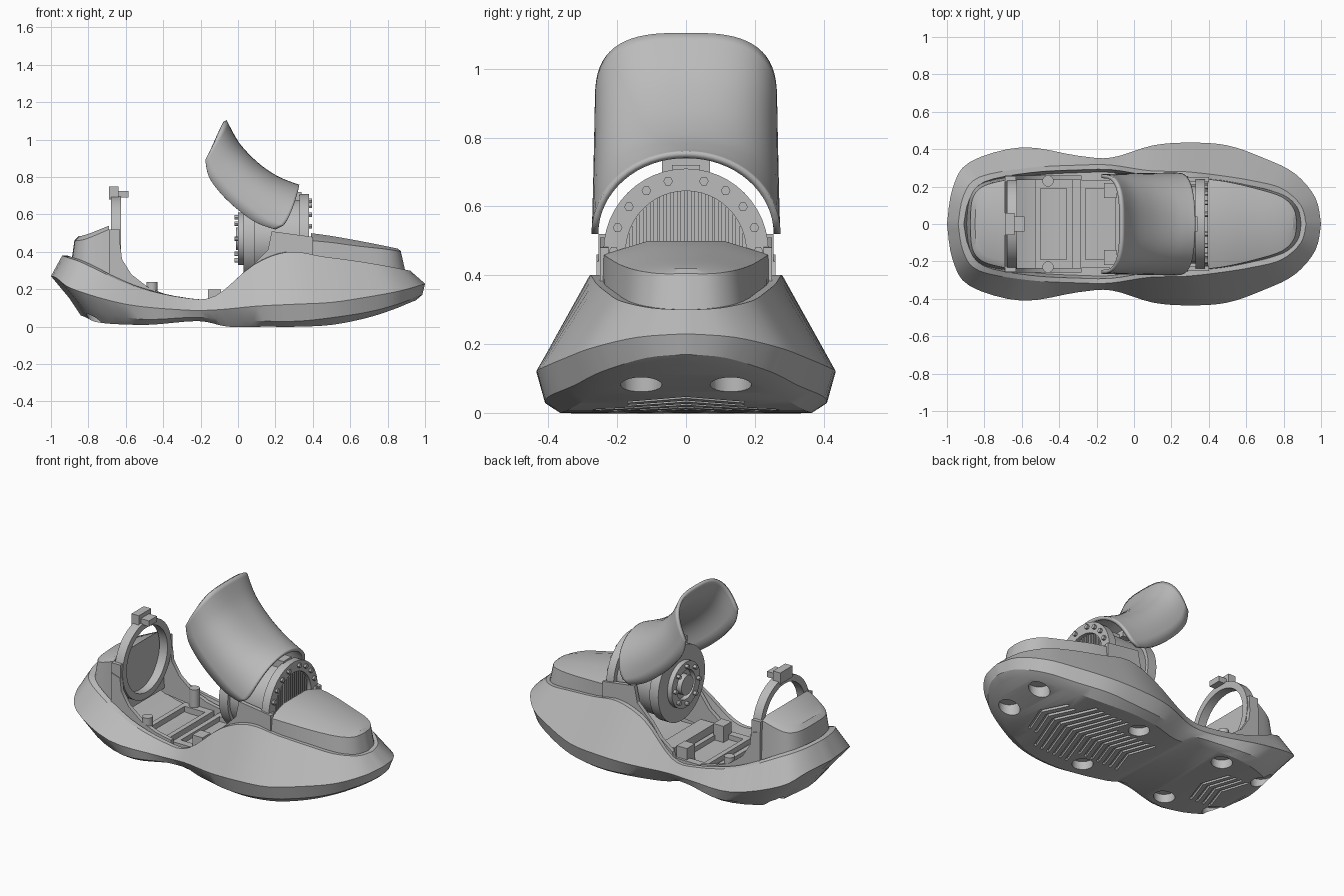
import bpy
import bmesh
from math import sin, cos, pi
from mathutils import Matrix, Vector

cube = bpy.data.objects.get("Cube")
if cube:
    bpy.data.objects.remove(cube, do_unlink=True)

grey = bpy.data.materials.new("plain_grey")
grey.use_nodes = True
colour = (.5, .5, .5, 1)
grey.diffuse_color = colour
grey.node_tree.nodes["Principled BSDF"].inputs["Base Color"].default_value = colour
parts = []


def finish(name, bm):
    bmesh.ops.remove_doubles(bm, verts=bm.verts, dist=.0001)
    bmesh.ops.recalc_face_normals(bm, faces=bm.faces)
    mesh = bpy.data.meshes.new(name)
    bm.to_mesh(mesh)
    bm.free()
    mesh.materials.append(grey)
    obj = bpy.data.objects.new(name, mesh)
    bpy.context.collection.objects.link(obj)
    parts.append(obj)
    return obj


def smooth_path(keys, steps):
    """Catmull-Rom curve through the key points."""
    keys = [Vector(k) for k in keys]
    path = []
    for i in range(len(keys) - 1):
        a, b, c, d = (keys[max(0, min(len(keys) - 1, i + j))] for j in (-1, 0, 1, 2))
        for k in range(steps):
            t = k / steps
            path.append(b + (c - a) * t / 2 + (2 * a - 5 * b + 4 * c - d) * t * t / 2
                        + (3 * b - a - 3 * c + d) * t ** 3 / 2)
    return path + [keys[-1]]


def bridge(bm, sections, closed=False, caps=False):
    """Skin a row of closed sections."""
    rows = [[bm.verts.new(p) for p in s] for s in sections]
    n = len(rows[0])
    pairs = list(zip(rows, rows[1:]))
    if closed:
        pairs.append((rows[-1], rows[0]))
    for a, b in pairs:
        for i in range(n):
            j = (i + 1) % n
            bm.faces.new((a[i], a[j], b[j], b[i]))
    if caps:
        bm.faces.new(rows[0])
        bm.faces.new(rows[-1])
    return rows


def loft(name, rings, steps=4):
    """Stack symmetrical plan outlines, each given as half a path of (x, half width, z)."""
    sections = []
    for keys in rings:
        half = [Vector((p.x, max(p.y, 0), p.z)) for p in smooth_path(keys, steps)]
        sections.append(half + [Vector((p.x, -p.y, p.z)) for p in reversed(half)])
    bm = bmesh.new()
    rows = bridge(bm, sections)
    n = len(rows[0])
    for row in (rows[0], rows[-1]):
        for i in range(n // 2 - 1):
            bm.faces.new((row[i], row[i + 1], row[n - 2 - i], row[n - 1 - i]))
    return finish(name, bm)


def tube(name, x0, x1, inner, outer, z, n=48):
    bm = bmesh.new()
    profile = ((x0, inner), (x1, inner), (x1, outer), (x0, outer))
    bridge(bm, [[(x, r * sin(2 * pi * i / n), z + r * cos(2 * pi * i / n)) for x, r in profile]
                for i in range(n)], closed=True)
    return finish(name, bm)


def add_rod(bm, centre, radius, depth, axis="X", n=24):
    turn = Matrix.Rotation(pi / 2, 4, "Y") if axis == "X" else Matrix()
    bmesh.ops.create_cone(bm, cap_ends=True, segments=n, radius1=radius, radius2=radius,
                          depth=depth, matrix=Matrix.Translation(centre) @ turn)


def rods(name, centres, radius, depth, axis="X", n=24):
    bm = bmesh.new()
    for c in centres:
        add_rod(bm, c, radius, depth, axis, n)
    return finish(name, bm)


def boxes(name, spans):
    """Boxes from (x0, x1, y0, y1, z0, z1)."""
    bm = bmesh.new()
    for x0, x1, y0, y1, z0, z1 in spans:
        bridge(bm, [[(x0, y0, z), (x1, y0, z), (x1, y1, z), (x0, y1, z)] for z in (z0, z1)], caps=True)
    return finish(name, bm)


def side_plates(name, outline, y0, y1):
    bm = bmesh.new()
    for s in (-1, 1):
        bridge(bm, [[(x, s * y, z) for x, z in outline] for y in (y0, y1)], caps=True)
    return finish(name, bm)


# Foot shell: outlines from the tub floor, over the rim and down to the sole
stations = (0, .015, .06, .2, .35, .44, .55, .65, .75, .85, .93, .985, 1)


def outline(x0, x1, widths, heights):
    return [(x0 + (x1 - x0) * s, w, z) for s, w, z in zip(stations, widths, heights)]


def inset(widths, amount):
    return [max(0, w - amount) for w in widths]


rim_w = (0, .15, .25, .3, .315, .315, .285, .28, .26, .23, .19, .1, 0)
rim_z = (.38, .37, .34, .22, .155, .165, .33, .4, .375, .35, .325, .305, .3)
wide_w = (0, .19, .33, .41, .365, .355, .42, .435, .42, .35, .27, .14, 0)
wide_z = (.27, .26, .2, .12, .09, .09, .11, .12, .13, .16, .19, .22, .23)
bevel_z = (.15, .14, .09, .04, .05, .04, .03, .03, .05, .08, .12, .16, .17)
sole_w = (0, .12, .26, .34, .29, .3, .35, .365, .34, .28, .2, .1, 0)
sole_z = (.06, .05, .02, .01, .03, 0, 0, 0, .01, .045, .09, .13, .14)
floor_z = (.25, .25, .2, .1, .1, .1, .1, .1, .14, .2, .24, .25, .25)
sole = outline(-.84, .95, sole_w, sole_z)
shell = loft("foot_shell", [
    outline(-.88, .86, inset(rim_w, .04), floor_z),
    outline(-.91, .89, inset(rim_w, .025), rim_z),
    outline(-.94, .92, rim_w, rim_z),
    outline(-1, 1, wide_w, wide_z),
    outline(-.9, .985, inset(wide_w, .025), bevel_z),
    sole])


# Sole holes and chevron tread grooves
def sole_height(x):
    for a, b in zip(sole, sole[1:]):
        if a[0] <= x <= b[0]:
            return a[2] + (b[2] - a[2]) * (x - a[0]) / (b[0] - a[0])
    return 0


bm = bmesh.new()
for x, y in ((.8, .13), (.17, .245), (-.43, .25), (-.75, .21)):
    for s in (-1, 1):
        add_rod(bm, (x, s * y, sole_height(x)), .06, .1, "Z")
for start, count in ((-.64, 4), (.04, 15)):
    for i in range(count):
        c = start + i * .045
        h = .27 if .33 < c < .6 else .17
        sections = []
        for y in (-h, 0, h):
            x = c - abs(y) * .35
            z = sole_height(x)
            sections.append([(x, y, z - .05), (x + .018, y, z - .05), (x + .018, y, z + .015), (x, y, z + .015)])
        bridge(bm, sections, caps=True)
cutter = finish("sole_cutter", bm)
parts.remove(cutter)
cutter.hide_render = True
cut = shell.modifiers.new("sole_cuts", "BOOLEAN")
cut.operation = "DIFFERENCE"
cut.solver = "EXACT"
cut.object = cutter
bpy.context.view_layer.objects.active = shell
bpy.ops.object.modifier_apply(modifier=cut.name)
bpy.data.objects.remove(cutter, do_unlink=True)

# Toe and heel covers
loft("toe_cover", [
    [(.39, .245, .25), (.5, .235, .25), (.66, .205, .25), (.81, .16, .25), (.885, .09, .25), (.905, 0, .25)],
    [(.39, .24, .46), (.5, .225, .45), (.65, .19, .43), (.79, .145, .415), (.855, .08, .405), (.87, 0, .405)],
    [(.39, .11, .5), (.5, .105, .485), (.64, .09, .46), (.77, .07, .435), (.84, .04, .42), (.85, 0, .42)]])
loft("heel_cover", [
    [(-.9, 0, .28), (-.89, .14, .28), (-.83, .22, .25), (-.67, .25, .18)],
    [(-.875, 0, .46), (-.865, .13, .46), (-.81, .2, .47), (-.69, .235, .52)],
    [(-.85, 0, .485), (-.84, .11, .485), (-.79, .17, .5), (-.69, .2, .54)]])

# Curved side walls around the open middle
side_plates("toe_side_walls", [(-.1, .1), (-.08, .17), (0, .23), (.06, .31), (.16, .41), (.18, .51),
                               (.4, .48), (.4, .15)], .225, .25)
side_plates("heel_side_walls", [(-.69, .15), (-.69, .46), (-.63, .44), (-.62, .36), (-.57, .28),
                                (-.48, .21), (-.38, .17), (-.28, .15), (-.28, .1)], .235, .26)

# Floor frames, blocks and knobs
frames = []
for x0, x1 in ((-.53, -.33), (-.29, -.07)):
    frames += [(x0, x1, s * .19, s * .235, .09, .13) for s in (-1, 1)]
    frames += [(x, x + .03, -.2, .2, .09, .13) for x in (x0, x1 - .03)]
boxes("floor_frames", frames)
boxes("floor_blocks", [(-.16, -.09, s * .14, s * .22, .1, .2) for s in (-1, 1)]
      + [(-.06, .04, -.2, .2, .09, .17)])
rods("floor_knobs", [(-.46, s * .23, .17) for s in (-1, 1)], .03, .14, "Z")

# Heel ring with lugs
tube("heel_ring", -.68, -.625, .2, .24, .46)
boxes("heel_ring_lugs", [(-.69, -.64, -.06, .06, .68, .75), (-.64, -.585, -.04, .04, .69, .725)]
      + [(-.69, -.63, s * .225, s * .255, .38, .52) for s in (-1, 1)])

# Ankle motor
axle = .47
rods("motor_body", [(.18, 0, axle)], .21, .3)
tube("motor_front_flange", .33, .38, .175, .24, axle)
tube("motor_rear_rim", .03, .09, .18, .23, axle)
tube("motor_rear_ring", 0, .05, .09, .14, axle)
rods("motor_hub", [(.02, 0, axle)], .06, .06)
bolt_spots = [(.385, .21 * sin(a), axle + .21 * cos(a))
              for a in (s * (.25 + .33 * i) for i in range(5) for s in (-1, 1))]
rods("flange_bolts", bolt_spots, .014, .02, n=6)
rods("rear_bolts", [(-.005, .115 * sin(i * pi / 4), axle + .115 * cos(i * pi / 4)) for i in range(8)],
     .012, .03, n=12)
fins = []
for i in range(-8, 9):
    y = i * .02
    reach = (.176 ** 2 - y * y) ** .5
    fins.append((.32, .36, y - .005, y + .005, axle - reach, axle + reach))
boxes("cooling_fins", fins)

# Shin guard: spine and side edges joined by rounded sections
spine = smooth_path([(-.07, 0, 1.1), (0, 0, .975), (.1, 0, .87), (.2, 0, .8), (.28, 0, .765), (.325, 0, .75)], 4)
edge = smooth_path([(-.175, 0, .89), (-.155, 0, .8), (-.09, 0, .71), (0, 0, .625), (.1, 0, .555), (.2, 0, .52)], 4)
bm = bmesh.new()
rows = []
for i, (f, e) in enumerate(zip(spine, edge)):
    t = i / (len(spine) - 1)
    row = []
    for k in range(-16, 17):
        a = k * pi / 32
        c = max(0, cos(a))
        side = abs(sin(a)) ** (.65 + .35 * t) * (1 if k > 0 else -1)
        row.append(bm.verts.new((e.x + (f.x - e.x) * c ** (.65 - .2 * t), (.255 + .01 * t) * side,
                                 e.z + (f.z - e.z) * c ** (.65 + .35 * t))))
    rows.append(row)
for a, b in zip(rows, rows[1:]):
    for k in range(len(a) - 1):
        bm.faces.new((a[k], a[k + 1], b[k + 1], b[k]))
guard = finish("shin_guard", bm)
wall = guard.modifiers.new("thickness", "SOLIDIFY")
wall.thickness = .02
wall.offset = 0

# Bracket between motor and guard
boxes("guard_bracket", [(.06, .34, -.04, .04, .67, .72), (.04, .14, -.07, .07, .7, .74)])

# Smooth shading with sharp edges kept
bpy.ops.object.select_all(action="DESELECT")
for obj in parts:
    obj.select_set(True)
bpy.context.view_layer.objects.active = shell
bpy.ops.object.shade_smooth_by_angle(angle=pi / 6)
